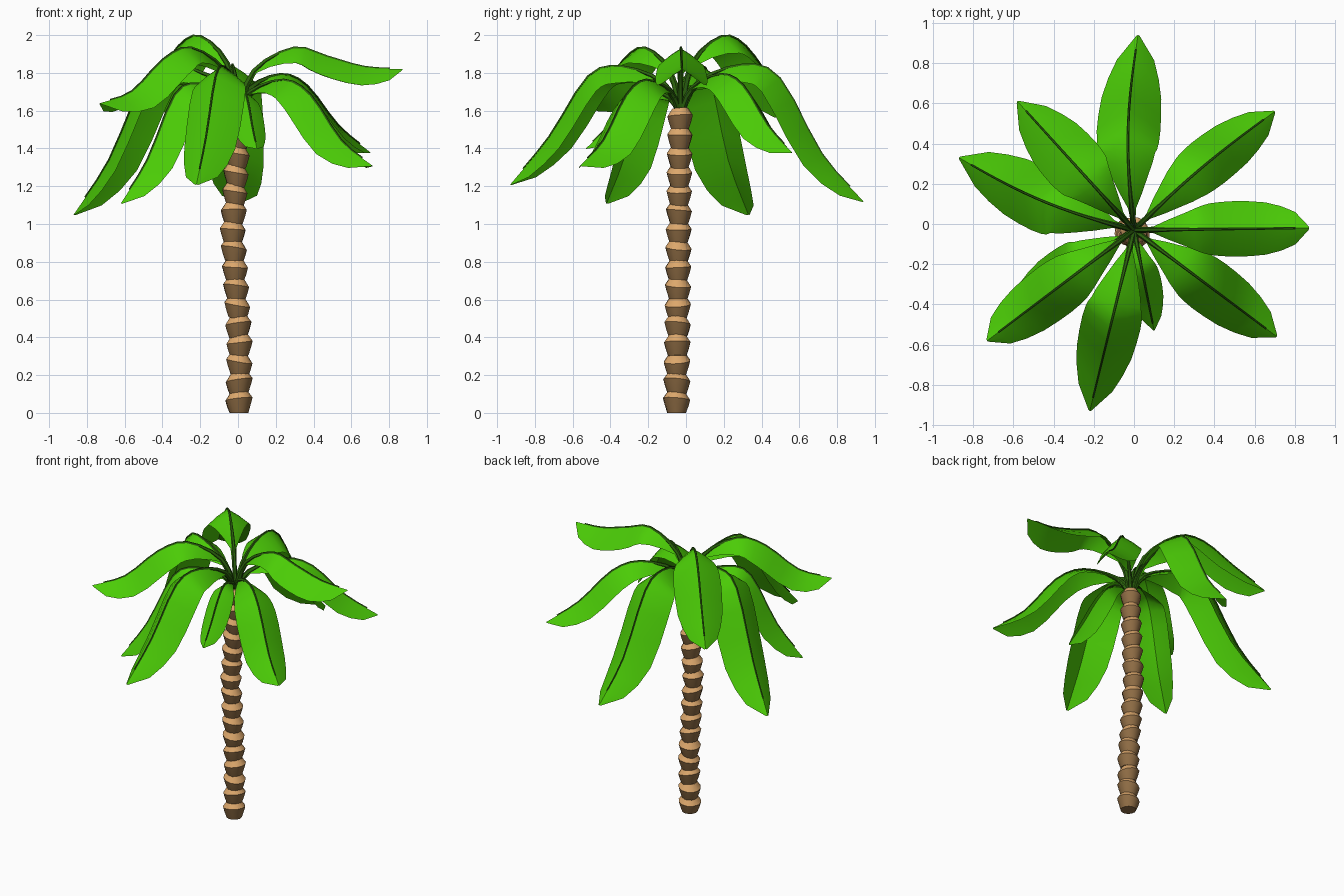
import bpy, bmesh, math, random
from mathutils import Vector, Matrix

random.seed(4)
if "Cube" in bpy.data.objects:
    bpy.data.objects.remove(bpy.data.objects["Cube"])


def material(name, rgb):
    m = bpy.data.materials.new(name)
    m.use_nodes = True
    m.diffuse_color = (*rgb, 1)
    m.node_tree.nodes["Principled BSDF"].inputs["Base Color"].default_value = (*rgb, 1)
    return m


LEAF = material("leaf green", (0.07, 0.6, 0.002))
RIB = material("dark rib green", (0.025, 0.13, 0.004))
BARK = material("bark brown", (0.28, 0.155, 0.06))
LIP = material("bark rim tan", (0.72, 0.39, 0.15))


def finish(bm, name, mats, angle=35):
    mesh = bpy.data.meshes.new(name)
    bm.to_mesh(mesh)
    bm.free()
    for m in mats:
        mesh.materials.append(m)
    ob = bpy.data.objects.new(name, mesh)
    bpy.context.collection.objects.link(ob)
    bpy.ops.object.select_all(action="DESELECT")
    bpy.context.view_layer.objects.active = ob
    ob.select_set(True)
    bpy.ops.object.shade_smooth_by_angle(angle=math.radians(angle))
    return ob


def loft(bm, rows, closed, mats=None):
    """Skin rows of points with quads, closing tubes and capping their ends."""
    grid = [[bm.verts.new(p) for p in row] for row in rows]
    n = len(rows[0])
    for i in range(len(grid) - 1):
        for j in range(n if closed else n - 1):
            k = (j + 1) % n
            f = bm.faces.new((grid[i][j], grid[i][k], grid[i + 1][k], grid[i + 1][j]))
            f.material_index = mats[i] if mats else 0
    if closed:
        bm.faces.new(grid[0][::-1])
        bm.faces.new(grid[-1]).material_index = mats[-1] if mats else 0


def lerp(table, t):
    for (a, va), (b, vb) in zip(table, table[1:]):
        if t <= b:
            return va + (vb - va) * (t - a) / (b - a)
    return table[-1][1]


# Trunk: stacked flaring collars, each tilted a little, with a tan rim
SEGMENTS, SIDES, STEP = 16, 12, 0.1
SWAY = [(0, 0.005), (0.3, 0.008), (0.9, -0.028), (1.4, 0), (1.6, 0)]
bm = bmesh.new()
for s in range(SEGMENTS):
    z0 = s * STEP
    tilt = (Matrix.Rotation(math.radians(random.uniform(-12, 12)), 3, "Y")
            @ Matrix.Rotation(math.radians(random.uniform(-6, 6)), 3, "X"))
    turn = random.uniform(0, 1)
    shrink = 1 - 0.08 * s / SEGMENTS
    rows = []
    for dz, r in [(0, 0.05), (0.04, 0.064), (0.073, 0.073), (0.112, 0.046)]:
        z = z0 + dz
        pivot = Vector((lerp(SWAY, z0), -0.05 + 0.0125 * z0, z))
        rot = Matrix.Identity(3) if z == 0 else tilt
        ring = []
        for i in range(SIDES):
            a = math.tau * i / SIDES + turn
            ring.append(pivot + rot @ Vector((math.cos(a), math.sin(a), 0)) * r * shrink)
        rows.append(ring)
    loft(bm, rows, True, [0, 0, 1])
finish(bm, "trunk", [BARK, LIP])

# Fronds: tip x, y, z, then crest, shoulder and lower heights, half width, sideways bow
FRONDS = {
    "east": (0.87, -0.02, 1.82, 1.93, 1.885, 1.83, 0.14, 0),
    "north_east": (0.70, 0.56, 1.38, 1.79, 1.73, 1.52, 0.13, 0.02),
    "north": (0.02, 0.94, 1.12, 1.84, 1.77, 1.37, 0.16, 0.04),
    "north_west": (-0.58, 0.61, 1.55, 1.99, 1.94, 1.74, 0.155, 0),
    "west": (-0.87, 0.33, 1.05, 1.83, 1.77, 1.34, 0.16, 0.04),
    "upper_south_west": (-0.73, -0.58, 1.64, 1.93, 1.87, 1.70, 0.14, 0),
    "lower_south_west": (-0.62, -0.42, 1.11, 1.74, 1.68, 1.34, 0.13, 0),
    "south": (-0.22, -0.93, 1.21, 1.83, 1.78, 1.46, 0.15, 0),
    "small_south": (0.1, -0.53, 1.4, 1.7, 1.64, 1.51, 0.085, 0),
    "south_east": (0.71, -0.56, 1.31, 1.76, 1.68, 1.44, 0.14, 0),
}
WIDTH = [(0, 0.05), (0.1, 0.12), (0.2, 0.45), (0.34, 0.76), (0.5, 0.95),
         (0.65, 1), (0.8, 0.91), (0.92, 0.6), (1, 0.05)]
ROOT = Vector((0, -0.03, 1.58))
UP = Vector((0, 0, 1))


def spline(points, per_span):
    """Smooth curve through the control points."""
    pts = [points[0] * 2 - points[1], *points, points[-1] * 2 - points[-2]]
    out = []
    for a, b, c, d in zip(pts, pts[1:], pts[2:], pts[3:]):
        for i in range(per_span):
            t = i / per_span
            out.append(b + (c - a) * (t / 2) + (a * 2 - b * 5 + c * 4 - d) * (t * t / 2)
                       + (b * 3 - a - c * 3 + d) * (t ** 3 / 2))
    return out + [points[-1]]


for name, (x, y, z, crest, shoulder, lower, half, bow) in FRONDS.items():
    flat = Vector((x, y, 0)) - Vector((ROOT.x, ROOT.y, 0))
    side = UP.cross(flat).normalized()
    rise = ROOT.z + 0.65 * (crest - ROOT.z)
    profile = [(0, ROOT.z), (0.1, rise), (0.34, crest), (0.54, shoulder), (0.77, lower), (1, z)]
    path = spline([Vector((f, h, 0)) for f, h in profile], 3)
    spine = [Vector((ROOT.x, ROOT.y, p.y)) + flat * p.x
             + side * bow * math.sin(math.pi * p.x) for p in path]
    blade, rib = [], []
    for i, p in enumerate(spine):
        t = path[i].x
        tangent = (spine[min(i + 1, len(spine) - 1)] - spine[max(i - 1, 0)]).normalized()
        normal = tangent.cross(side).normalized()
        w = half * lerp(WIDTH, t)
        blade.append([p + side * w * u - normal * w * 0.75 * abs(u) ** 1.2
                      for u in (-1, -0.5, 0, 0.5, 1)])
        # Round stalk at the root, then a thin raised ridge on the upper side only
        if t < 0.93:
            r = lerp([(0, 0.016), (0.15, 0.012), (0.3, 0.008), (1, 0.005)], t)
            sink = lerp([(0, -1), (0.12, -1), (0.25, 0)], t)
            rib.append([p + side * r * math.cos(a) + normal * r * max(math.sin(a) * 1.4, sink)
                        for a in (k * math.tau / 6 for k in range(6))])
    bm = bmesh.new()
    loft(bm, blade, False)
    bmesh.ops.recalc_face_normals(bm, faces=bm.faces)
    finish(bm, name + "_leaf", [LEAF])
    bm = bmesh.new()
    loft(bm, rib, True)
    bmesh.ops.recalc_face_normals(bm, faces=bm.faces)
    finish(bm, name + "_midrib", [RIB])
